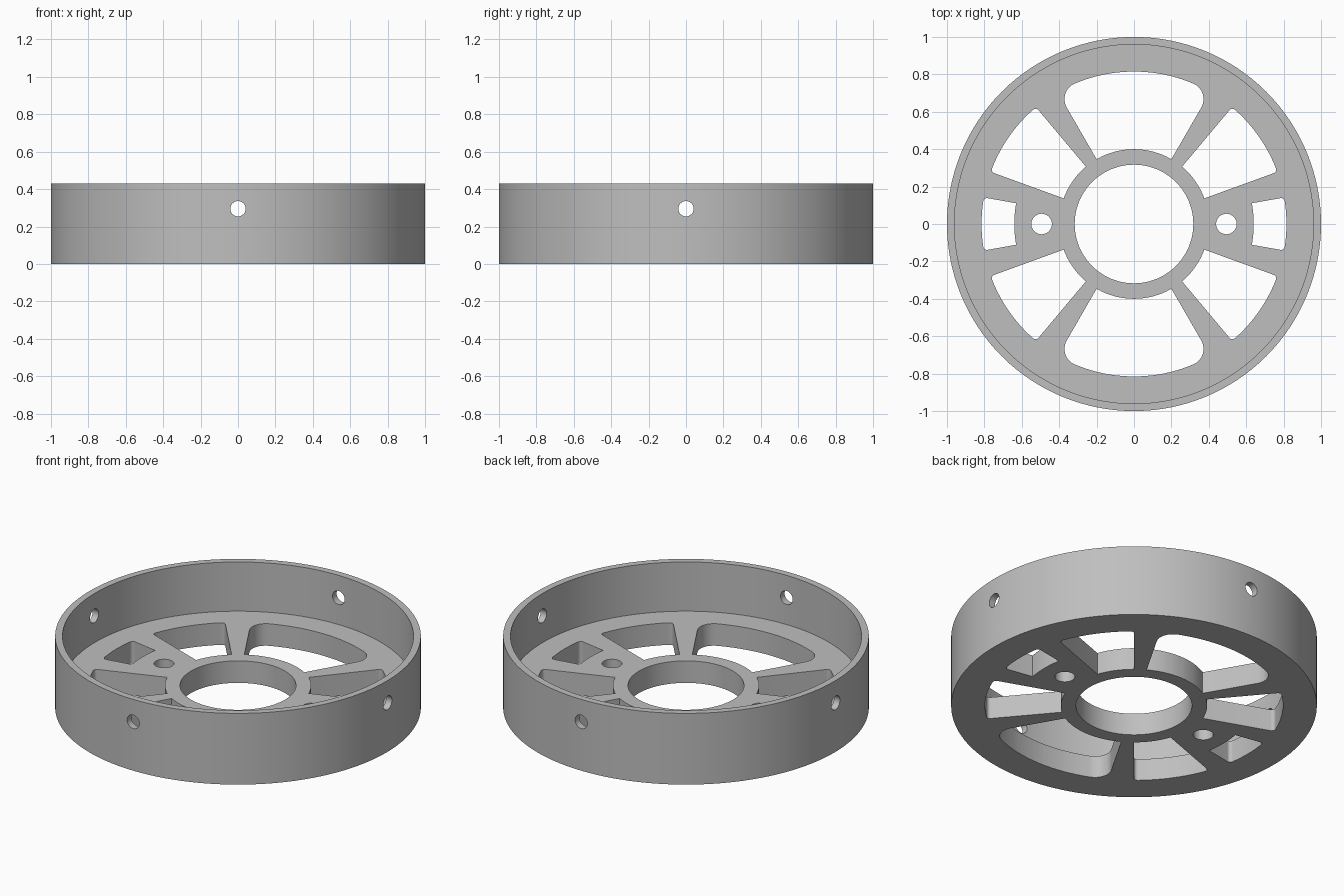
import bpy, bmesh, math
from math import sin, cos, asin, radians, pi
from mathutils import Matrix

cube = bpy.data.objects.get("Cube")
if cube:
    bpy.data.objects.remove(cube, do_unlink=True)

HEIGHT, FLOOR = 0.43, 0.133
R_OUT, R_IN, R_BORE = 1.0, 0.96, 0.317
R_HUB, R_WINDOW = 0.40, 0.815
SEGMENTS = 128

grey = bpy.data.materials.new("satin grey")
grey.use_nodes = True
grey.diffuse_color = (0.52, 0.52, 0.52, 1)
grey.node_tree.nodes["Principled BSDF"].inputs["Base Color"].default_value = grey.diffuse_color


def make_object(name, bm):
    bmesh.ops.recalc_face_normals(bm, faces=bm.faces)
    mesh = bpy.data.meshes.new(name)
    bm.to_mesh(mesh)
    bm.free()
    mesh.materials.append(grey)
    obj = bpy.data.objects.new(name, mesh)
    bpy.context.collection.objects.link(obj)
    return obj


def arc(cx, cy, r, a, b, n):
    return [(cx + r * cos(a + (b - a) * i / n), cy + r * sin(a + (b - a) * i / n))
            for i in range(n + 1)]


def window_outline(middle, half, r_inner, fillet):
    """Ring sector with rounded outer corners; angles in degrees."""
    m, h = radians(middle), radians(half)
    d = R_WINDOW - fillet
    off = asin(fillet / d)
    low, high = m - h + off, m + h - off
    pts = arc(0, 0, r_inner, m + h, m - h, 16)
    pts += arc(d * cos(low), d * sin(low), fillet, m - h - pi / 2, low, 8)
    pts += arc(0, 0, R_WINDOW, low, high, 20)[1:-1]
    pts += arc(d * cos(high), d * sin(high), fillet, high, m + h + pi / 2, 8)
    return pts


def add_prism(bm, outline, z0, z1):
    base = bm.faces.new([bm.verts.new((x, y, z0)) for x, y in outline])
    result = bmesh.ops.extrude_face_region(bm, geom=[base], use_keep_orig=True)
    top = [v for v in result["geom"] if isinstance(v, bmesh.types.BMVert)]
    bmesh.ops.translate(bm, verts=top, vec=(0, 0, z1 - z0))


# Wheel body: floor plate and rim wall as one turned section
bm = bmesh.new()
section = [(R_BORE, 0), (R_OUT, 0), (R_OUT, HEIGHT),
           (R_IN, HEIGHT), (R_IN, FLOOR), (R_BORE, FLOOR)]
rings = []
for r, z in section:
    rings.append([bm.verts.new((x, y, z))
                  for x, y in arc(0, 0, r, 0, 2 * pi, SEGMENTS)[:-1]])
for k, ring in enumerate(rings):
    nxt = rings[(k + 1) % len(rings)]
    for i in range(SEGMENTS):
        j = (i + 1) % SEGMENTS
        bm.faces.new((ring[i], ring[j], nxt[j], nxt[i]))
wheel = make_object("wheel_body", bm)

# Cutters: floor windows, bolt holes and rim holes
bm = bmesh.new()
below, above = -0.1, FLOOR + 0.05
for middle in (90, 270):
    add_prism(bm, window_outline(middle, 30, R_HUB, 0.09), below, above)
for middle in (35, 145, 215, 325):
    add_prism(bm, window_outline(middle, 15, R_HUB, 0.02), below, above)
for middle in (0, 180):
    add_prism(bm, window_outline(middle, 10, 0.64, 0.02), below, above)
for side in (-1, 1):
    add_prism(bm, arc(0.494 * side, 0, 0.055, 0, 2 * pi, 32)[:-1], below, above)
for quarter in range(4):
    turn = Matrix.Rotation(quarter * pi / 2, 4, 'Z')
    bmesh.ops.create_cone(
        bm, cap_ends=True, segments=32, radius1=0.041, radius2=0.041, depth=0.2,
        matrix=turn @ Matrix.Translation((R_IN + 0.02, 0, 0.295)) @ Matrix.Rotation(pi / 2, 4, 'Y'))
cutter = make_object("hole_cutter", bm)
cutter.hide_render = True

# Cut the holes, then drop the cutter
cut = wheel.modifiers.new("holes", 'BOOLEAN')
cut.operation = 'DIFFERENCE'
cut.solver = 'EXACT'
cut.object = cutter
bpy.ops.object.select_all(action='DESELECT')
wheel.select_set(True)
bpy.context.view_layer.objects.active = wheel
bpy.ops.object.modifier_apply(modifier=cut.name)
bpy.data.objects.remove(cutter, do_unlink=True)
bpy.ops.object.shade_smooth_by_angle(angle=radians(30))
